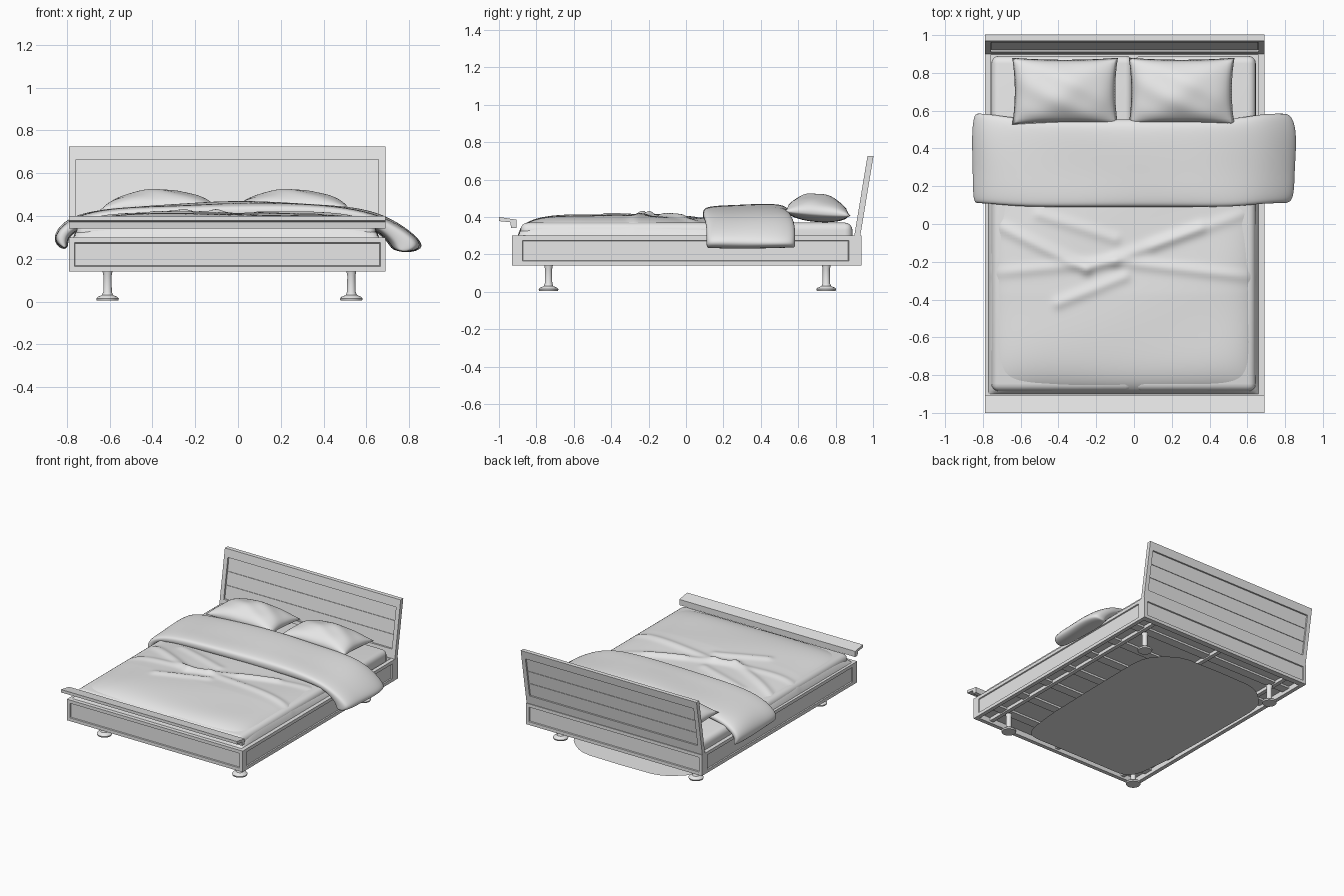
import bpy, bmesh, math
from mathutils import Vector

old = bpy.data.objects.get("Cube")
if old:
    bpy.data.objects.remove(old)

GREY = bpy.data.materials.new("pale_grey")
GREY.use_nodes = True
GREY.diffuse_color = (0.8, 0.8, 0.8, 1)
GREY.node_tree.nodes["Principled BSDF"].inputs["Base Color"].default_value = (0.8, 0.8, 0.8, 1)

LEFT, RIGHT = 0.69, -0.79          # bed frame sides
MID = (LEFT + RIGHT) / 2


def finish(name, bm, smooth=False, bevel=0, segments=2, subsurf=0):
    bmesh.ops.recalc_face_normals(bm, faces=bm.faces)
    mesh = bpy.data.meshes.new(name)
    bm.to_mesh(mesh)
    bm.free()
    mesh.materials.append(GREY)
    obj = bpy.data.objects.new(name, mesh)
    bpy.context.collection.objects.link(obj)
    if bevel:
        mod = obj.modifiers.new("Bevel", 'BEVEL')
        mod.width, mod.segments = bevel, segments
    if subsurf:
        mod = obj.modifiers.new("Smooth", 'SUBSURF')
        mod.levels = mod.render_levels = subsurf
    if smooth:
        mesh.polygons.foreach_set("use_smooth", [True] * len(mesh.polygons))
    return obj


def box(name, xs, ys, zs, recess=None, **kw):
    """Box from ranges; recess is the direction of a side that gets a sunk panel."""
    bm = bmesh.new()
    bmesh.ops.create_cube(bm, size=1)
    for v in bm.verts:
        v.co = [r[0] if c < 0 else r[1] for c, r in zip(v.co, (xs, ys, zs))]
    bm.normal_update()
    if recess:
        side = [f for f in bm.faces if f.normal.dot(Vector(recess)) > 0.9]
        bmesh.ops.inset_individual(bm, faces=side, thickness=0.035)
        bmesh.ops.inset_individual(bm, faces=side, thickness=0.004, depth=-0.008)
    return finish(name, bm, **kw)


def prism(name, profile, x0, x1, **kw):
    """Extrude a (y, z) profile along x."""
    bm = bmesh.new()
    face = bm.faces.new([bm.verts.new((x0, y, z)) for y, z in profile])
    new = bmesh.ops.extrude_face_region(bm, geom=[face])["geom"]
    bmesh.ops.translate(bm, verts=[g for g in new if isinstance(g, bmesh.types.BMVert)], vec=(x1 - x0, 0, 0))
    return finish(name, bm, **kw)


def leaning(name, x0, x1, z0, z1, front, back):
    """Slab that follows the slope of the headboard."""
    def slope(z):
        return 0.9 + 0.165 * (z - 0.3)
    prism(name, [(slope(z0) + front, z0), (slope(z0) + back, z0),
                 (slope(z1) + back, z1), (slope(z1) + front, z1)], x0, x1)


def grid(name, nu, nv, place, both=False, **kw):
    """Surface from place(u, v, side) with u, v in -1..1; both makes a closed cushion."""
    bm = bmesh.new()
    for side in ((1, -1) if both else (1,)):
        rows = [[bm.verts.new(place(2 * i / nu - 1, 2 * j / nv - 1, side)) for i in range(nu + 1)]
                for j in range(nv + 1)]
        for a, b in zip(rows, rows[1:]):
            for i in range(nu):
                bm.faces.new((a[i], a[i + 1], b[i + 1], b[i]))
    bmesh.ops.remove_doubles(bm, verts=bm.verts, dist=1e-5)
    return finish(name, bm, smooth=True, **kw)


# Bed frame rails with sunk panels
box("front_rail", (RIGHT, LEFT), (-0.93, -0.9), (0.14, 0.3), recess=(0, -1, 0))
box("back_rail", (RIGHT, LEFT), (0.895, 0.938), (0.14, 0.3), recess=(0, 1, 0))
box("left_rail", (LEFT - 0.03, LEFT), (-0.9, 0.895), (0.14, 0.3), recess=(1, 0, 0))
box("right_rail", (RIGHT, RIGHT + 0.03), (-0.9, 0.895), (0.14, 0.3), recess=(-1, 0, 0))

# Base board with slats and a centre beam underneath
box("base_board", (RIGHT + 0.03, LEFT - 0.03), (-0.9, 0.895), (0.18, 0.2))
for i in range(7):
    y = -0.75 + i * 0.25
    box("base_slat", (RIGHT + 0.03, LEFT - 0.03), (y - 0.035, y + 0.035), (0.165, 0.18))
for x in (RIGHT + 0.14, MID, LEFT - 0.14):
    box("base_beam", (x - 0.015, x + 0.015), (-0.9, 0.895), (0.155, 0.18))

# Footboard cap, an L-shaped bar
prism("footboard_cap", [(-1, 0.378), (-1, 0.4), (-0.905, 0.385), (-0.905, 0.342),
                        (-0.935, 0.342), (-0.94, 0.372)], RIGHT, LEFT)

# Headboard: leaning frame, panel and boards
for x in (RIGHT, LEFT - 0.032):
    leaning("headboard_post", x, x + 0.032, 0.3, 0.725, 0, 0.032)
leaning("headboard_top_rail", RIGHT + 0.032, LEFT - 0.032, 0.665, 0.725, 0, 0.032)
leaning("headboard_bottom_rail", RIGHT + 0.032, LEFT - 0.032, 0.3, 0.365, 0, 0.032)
leaning("headboard_panel", RIGHT + 0.032, LEFT - 0.032, 0.365, 0.665, 0.014, 0.02)
for i in range(3):
    z = 0.368 + i * 0.099
    leaning("headboard_board", RIGHT + 0.036, LEFT - 0.036, z, z + 0.096, 0.01, 0.024)


# Legs: turned columns on flared feet
def leg(x, y):
    outline = [(0, 0.004), (0.05, 0.004), (0.053, 0.014), (0.046, 0.022), (0.026, 0.03),
               (0.02, 0.045), (0.019, 0.12), (0.024, 0.145), (0, 0.145)]
    bm = bmesh.new()
    pts = [bm.verts.new((r, 0, z)) for r, z in outline]
    edges = [bm.edges.new(p) for p in zip(pts, pts[1:])]
    bmesh.ops.spin(bm, geom=pts + edges, axis=(0, 0, 1), cent=(0, 0, 0), angle=math.tau, steps=24)
    bmesh.ops.remove_doubles(bm, verts=bm.verts, dist=1e-5)
    bmesh.ops.translate(bm, verts=bm.verts, vec=(x, y, 0))
    obj = finish("leg", bm)
    bpy.ops.object.select_all(action='DESELECT')
    obj.select_set(True)
    bpy.context.view_layer.objects.active = obj
    bpy.ops.object.shade_smooth_by_angle(angle=math.radians(40))


for x in (-0.61, 0.53):
    for y in (-0.735, 0.75):
        leg(x, y)

# Floor mat: thin sheet with a soft uneven outline
bm = bmesh.new()
ring = []
for i in range(48):
    a = math.tau * i / 48
    c, s = math.cos(a), math.sin(a)
    k = 1 + 0.02 * math.sin(5 * a)
    ring.append(bm.verts.new((MID + 0.53 * k * math.copysign(abs(c) ** 0.35, c),
                              0.08 + 0.77 * k * math.copysign(abs(s) ** 0.35, s), 0)))
bm.faces.new(ring)
bmesh.ops.solidify(bm, geom=bm.faces[:], thickness=0.003)
bmesh.ops.translate(bm, verts=bm.verts, vec=(0, 0, -min(v.co.z for v in bm.verts)))
finish("floor_mat", bm)

# Twin mattresses
for x0, x1 in ((RIGHT + 0.035, MID + 0.045), (MID + 0.05, LEFT - 0.045)):
    box("mattress", (x0, x1), (-0.885, 0.89), (0.2, 0.37), smooth=True, bevel=0.04, segments=4)

# Duvet with creases: (ax, ay, bx, by, height)
CREASES = [(-0.7, -0.02, -0.25, -0.24, 0.014), (-0.25, -0.24, 0.35, -0.02, 0.012),
           (-0.5, 0.05, -0.1, -0.08, 0.01), (-0.75, -0.26, -0.1, -0.2, 0.01),
           (-0.1, -0.2, 0.62, -0.28, 0.012), (-0.4, -0.42, -0.05, -0.28, 0.012),
           (0.1, -0.12, 0.6, 0.06, 0.009)]


def wrinkle(x, y):
    total = 0.003 * math.sin(7 * x + 3 * y) + 0.002 * math.sin(11 * y - 5 * x)
    for ax, ay, bx, by, h in CREASES:
        a, d = Vector((ax, ay)), Vector((bx - ax, by - ay))
        t = max(0, min(1, (Vector((x, y)) - a).dot(d) / d.length_squared))
        dist = (Vector((x, y)) - a - d * t).length
        total += h * math.exp(-(dist / 0.03) ** 2)
    return total


def duvet(u, v, side):
    x, y = MID - 0.005 + 0.715 * u, -0.37 + 0.53 * v
    front = min(v, 0)
    edge = math.sqrt(max(0, (1 - u ** 8) * (1 - front ** 8)))
    crown = 0.012 * (1 - u * u) - 0.02 * max(0, v) - 0.025 * front ** 4
    return x, y, 0.3 + edge * (0.1 + crown + wrinkle(x, y))


grid("duvet", 96, 72, duvet)

# Folded duvet top draped over both sides: (x, z) along outer and inner faces
OUTER = [(-0.83, 0.245), (-0.875, 0.3), (-0.8, 0.395), (-0.6, 0.44), (-0.3, 0.455), (0, 0.47),
         (0.3, 0.46), (0.55, 0.445), (0.72, 0.39), (0.885, 0.27), (0.83, 0.23)]
INNER = [(-0.79, 0.25), (-0.8, 0.29), (-0.75, 0.34), (-0.6, 0.365), (-0.3, 0.37), (0, 0.37),
         (0.3, 0.37), (0.52, 0.37), (0.64, 0.34), (0.71, 0.27), (0.72, 0.235)]
bm = bmesh.new()
rings = []
for y, s in ((0.09, 0.35), (0.105, 0.75), (0.17, 0.9), (0.25, 0.92), (0.33, 0.98),
             (0.42, 1.04), (0.5, 1), (0.565, 0.75), (0.585, 0.35)):
    top, low = [], []
    for i, (o, n) in enumerate(zip(OUTER, INNER)):
        o, n = Vector(o), Vector(n)
        ripple = 0.006 * math.sin(9 * y + 2.1 * i)
        skew = y + (0.02 * (0.58 - y) / 0.5 if abs(o.x) > 0.7 else 0) - (0.03 if abs(o.x) < 0.65 and y > 0.5 else 0)
        p = n + (o - n) * (0.5 + s / 2)
        q = n + (o - n) * (0.5 - s / 2)
        top.append(bm.verts.new((p.x, skew, p.y + ripple)))
        low.append(bm.verts.new((q.x, skew, q.y)))
    rings.append((top, low))
count = len(OUTER)
for (t0, l0), (t1, l1) in zip(rings, rings[1:]):
    a, b = t0 + l0[::-1], t1 + l1[::-1]
    for i in range(len(a)):
        j = (i + 1) % len(a)
        bm.faces.new((a[i], a[j], b[j], b[i]))
for t, l in (rings[0], rings[-1]):
    for i in range(count - 1):
        bm.faces.new((t[i], t[i + 1], l[i + 1], l[i]))
finish("folded_duvet", bm, smooth=True, subsurf=3)


# Pillows with pinched corners
def pillow(cx):
    def place(u, v, side):
        x = cx + 0.28 * u * (1 - 0.05 * (1 - v * v))
        y = 0.703 + 0.177 * v * (1 - 0.06 * (1 - u * u))
        puff = (max(0, (1 - u * u) * (1 - v * v))) ** 0.55
        crumple = 1 + 0.06 * math.sin(6 * u + 2 * v) * math.sin(5 * v)
        return x, y, 0.418 - 0.012 * v + side * puff * (0.105 * crumple if side > 0 else 0.045)
    grid("pillow", 32, 24, place, both=True)


for cx in (-0.365, 0.252):
    pillow(cx)
